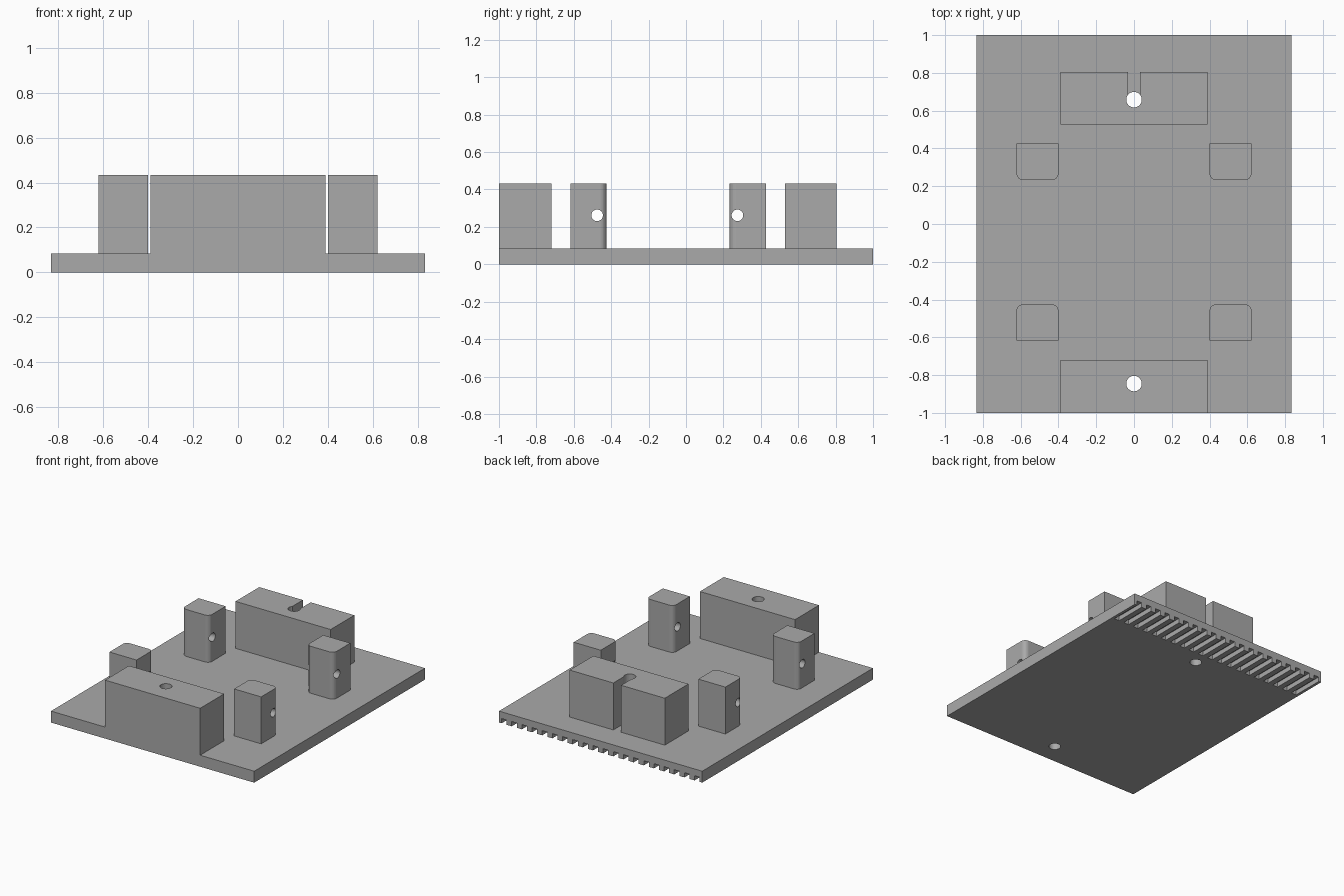
import bpy, bmesh
from math import pi
from mathutils import Matrix, Vector

W, T, H = 0.833, 0.085, 0.433      # plate half width, plate thickness, overall height
HOLE_Y = (-0.845, 0.658)           # screw hole positions

cube = bpy.data.objects.get("Cube")
if cube:
    bpy.data.objects.remove(cube, do_unlink=True)

grey = bpy.data.materials.new("plain grey")
grey.use_nodes = True
grey.diffuse_color = (0.4, 0.4, 0.4, 1)
grey.node_tree.nodes["Principled BSDF"].inputs["Base Color"].default_value = grey.diffuse_color


def add_box(bm, lo, hi):
    lo, hi = Vector(lo), Vector(hi)
    m = Matrix.Translation((lo + hi) / 2) @ Matrix.Diagonal((*(hi - lo), 1))
    return bmesh.ops.create_cube(bm, size=1, matrix=m)["verts"]


def add_rod(bm, centre, radius, length, axis="Z"):
    m = Matrix.Translation(centre)
    if axis != "Z":
        m = m @ Matrix.Rotation(pi / 2, 4, axis)
    bmesh.ops.create_cone(bm, cap_ends=True, segments=32, radius1=radius,
                          radius2=radius, depth=length, matrix=m)


def make(name, bm):
    mesh = bpy.data.meshes.new(name)
    bm.to_mesh(mesh)
    bm.free()
    mesh.materials.append(grey)
    obj = bpy.data.objects.new(name, mesh)
    bpy.context.collection.objects.link(obj)
    return obj


def cut(obj, cutter):
    mod = obj.modifiers.new(cutter.name, "BOOLEAN")
    mod.operation, mod.solver, mod.object = "DIFFERENCE", "EXACT", cutter


def box_part(name, lo, hi):
    bm = bmesh.new()
    add_box(bm, lo, hi)
    return make(name, bm)


def finish_cutter(name, bm):
    obj = make(name, bm)
    obj.hide_render = True
    obj.hide_set(True)
    return obj


# Cutters: upright screw holes, each with its own object
screw_cutters = []
for side, y in zip(("front", "back"), HOLE_Y):
    bm = bmesh.new()
    add_rod(bm, (0, y, 0.2), 0.041, 1)
    screw_cutters.append(finish_cutter(side + "_screw_hole_cutter", bm))

# Cutter: slot opening the back block to the rear
bm = bmesh.new()
add_box(bm, (-0.032, HOLE_Y[1], T - 0.05), (0.032, 0.9, 0.6))
slot_cutter = finish_cutter("slot_cutter", bm)

# Cutter: row of belt tooth grooves under the back edge
bm = bmesh.new()
pitch = 2 * W / 20
for i in range(20):
    x = -W + (i + 0.5) * pitch
    add_box(bm, (x - 0.021, 0.76, -0.05), (x + 0.021, 1.1, 0.035))
groove_cutter = finish_cutter("groove_cutter", bm)

# Base plate
plate = box_part("base_plate", (-W, -1, 0), (W, 1, T))
for c in (*screw_cutters, groove_cutter):
    cut(plate, c)

# Large blocks
front_block = box_part("front_block", (-0.39, -1, T), (0.39, -0.72, H))
cut(front_block, screw_cutters[0])
back_block = box_part("back_block", (-0.39, 0.528, T), (0.39, 0.805, H))
cut(back_block, screw_cutters[1])
cut(back_block, slot_cutter)

# Cross-drilled posts, rounded on the edges facing the middle of the plate
for side, y0, y1, inner, hole_y in (("front", -0.617, -0.425, -0.425, -0.475),
                                    ("back", 0.233, 0.427, 0.233, 0.275)):
    bm = bmesh.new()
    add_rod(bm, (0, hole_y, 0.262), 0.031, 2, "Y")
    cross_cutter = finish_cutter(side + "_cross_hole_cutter", bm)
    for hand, s in (("left", 1), ("right", -1)):
        bm = bmesh.new()
        add_box(bm, (min(s * 0.4, s * 0.622), y0, T), (max(s * 0.4, s * 0.622), y1, H))
        edges = [e for e in bm.edges
                 if all(abs(v.co.y - inner) < 1e-4 for v in e.verts)
                 and abs(e.verts[0].co.z - e.verts[1].co.z) > 0.1]
        bmesh.ops.bevel(bm, geom=edges, offset=0.035, segments=6,
                        profile=0.5, affect="EDGES")
        cut(make(f"{side}_{hand}_post", bm), cross_cutter)
